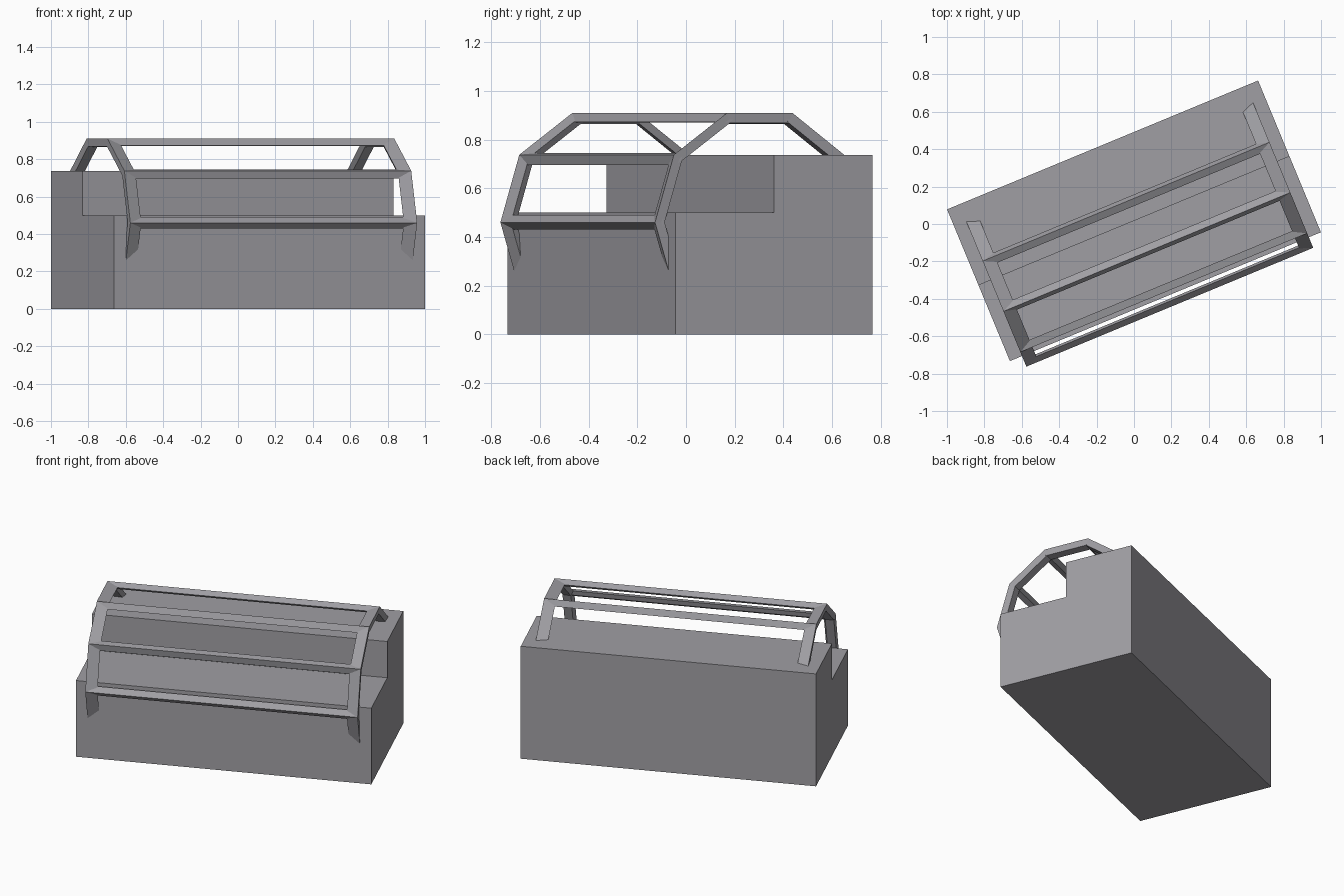
import bpy, bmesh, math
from mathutils import Matrix, Vector

if "Cube" in bpy.data.objects:
    bpy.data.objects.remove(bpy.data.objects["Cube"])

grey = bpy.data.materials.new("warm grey")
grey.diffuse_color = (0.35, 0.345, 0.37, 1)
grey.use_nodes = True
grey.node_tree.nodes["Principled BSDF"].inputs["Base Color"].default_value = grey.diffuse_color

# Whole model is turned 22.5 degrees about z
PLACE = Matrix.Translation((0, 0.017, 0)) @ Matrix.Rotation(math.radians(22.5), 4, 'Z')


def sweep(name, rings):
    """Skin a list of equal-length closed rings and cap both ends."""
    bm = bmesh.new()
    vs = [[bm.verts.new(p) for p in ring] for ring in rings]
    n = len(vs[0])
    for a, b in zip(vs, vs[1:]):
        for i in range(n):
            j = (i + 1) % n
            bm.faces.new((a[i], a[j], b[j], b[i]))
    bm.faces.new(vs[0])
    bm.faces.new(vs[-1])
    bmesh.ops.recalc_face_normals(bm, faces=bm.faces)
    bm.transform(PLACE)
    me = bpy.data.meshes.new(name)
    bm.to_mesh(me)
    bm.free()
    me.materials.append(grey)
    ob = bpy.data.objects.new(name, me)
    bpy.context.collection.objects.link(ob)
    return ob


# Stepped body: L-shaped side profile along the length
body = [(-0.439, 0), (0.439, 0), (0.439, 0.738), (0, 0.738), (0, 0.5), (-0.439, 0.5)]
sweep("stepped_body", [[(u, v, z) for v, z in body] for u in (-0.9, 0.9)])

# Canopy arch line (v, z), from inside the body at the back, over the top, to the front
arch = [Vector(p) for p in ((0.405, 0.69), (0.111, 0.91), (-0.18, 0.91),
                            (-0.416, 0.738), (-0.5, 0.46), (-0.4085, 0.16))]


def mitre(i):
    """Inward mitre vector and unit inward normal at arch point i."""
    ns = []
    for a, b in ((i - 1, i), (i, i + 1)):
        if a >= 0 and b < len(arch):
            d = (arch[b] - arch[a]).normalized()
            ns.append(Vector((-d.y, d.x)))
    n = sum(ns, Vector((0, 0))).normalized()
    return n / n.dot(ns[0]), n


# End arches: outer strip dips towards the middle of the canopy
section = [(0.83, 0), (0.76, 0.017), (0.775, 0.045), (0.827, 0.042)]
for side, label in ((-1, "left"), (1, "right")):
    rings = []
    for i, p in enumerate(arch):
        m, _ = mitre(i)
        rings.append([(side * u, *(p + m * o)) for u, o in section])
    sweep(label + "_canopy_arch", rings)

# Long rails joining the arches at each bend, diamond-like in section
names = ["rear_top_rail", "front_top_rail", "upper_front_rail", "lower_front_rail"]
for i, name in enumerate(names, 1):
    p, (_, n) = arch[i], mitre(i)
    t = Vector((-n.y, n.x))
    pts = [p, p + 0.03 * (n + t), p + 0.042 * n, p + 0.03 * (n - t)]
    sweep(name, [[(u, *q) for q in pts] for u in (-0.828, 0.828)])
